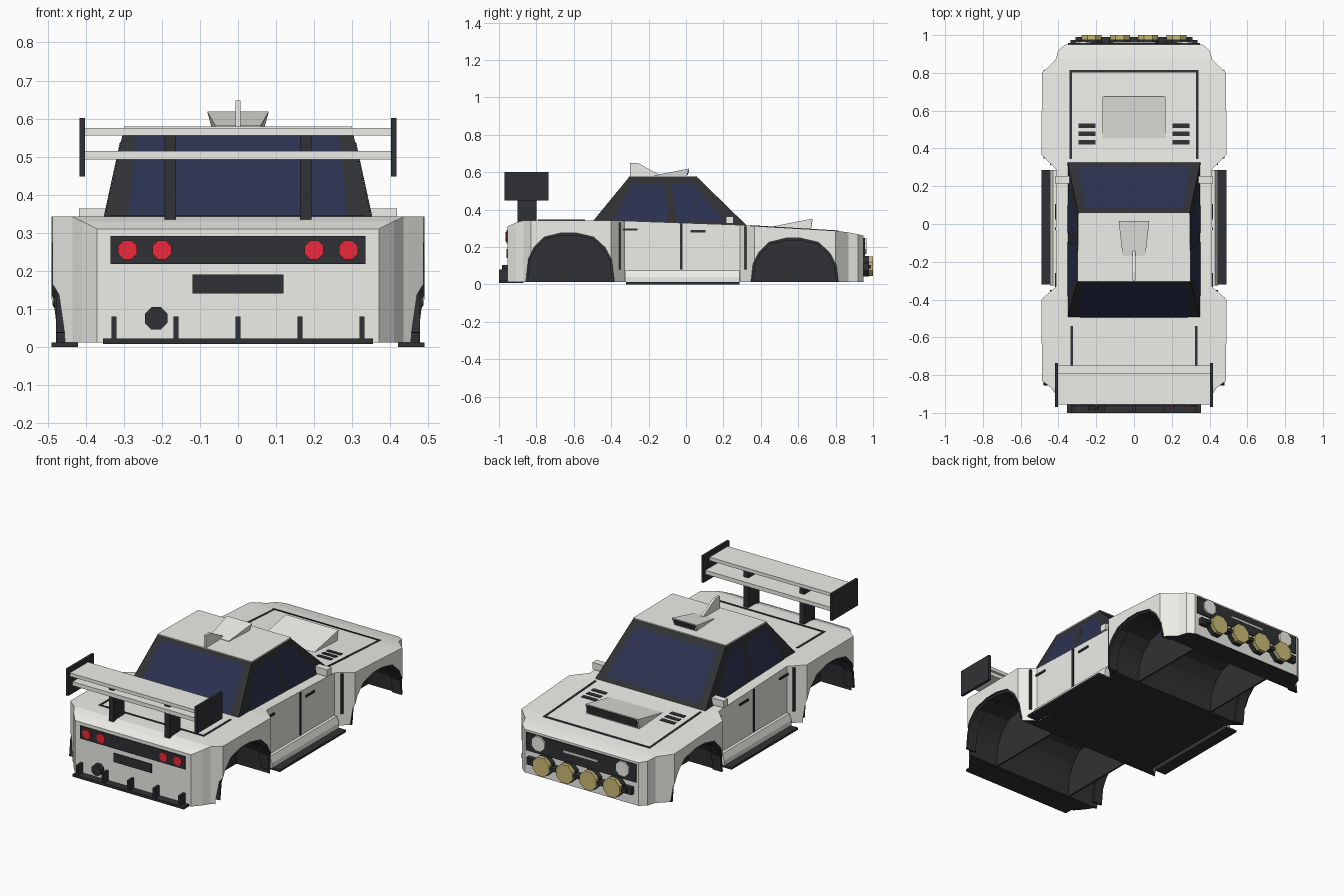
import bpy, bmesh, math
from mathutils import Vector

if "Cube" in bpy.data.objects:
    bpy.data.objects.remove(bpy.data.objects["Cube"])


def material(name, rgb):
    m = bpy.data.materials.new(name)
    m.diffuse_color = (*rgb, 1)
    m.use_nodes = True
    m.node_tree.nodes["Principled BSDF"].inputs["Base Color"].default_value = m.diffuse_color
    return m


PAINT = material("paint", (0.85, 0.85, 0.81))
DARK = material("dark_trim", (0.03, 0.031, 0.035))
GLASS = material("glass", (0.025, 0.032, 0.08))
RED = material("red_lens", (0.85, 0.02, 0.04))
YELLOW = material("yellow_lens", (0.6, 0.5, 0.18))


def mesh_object(name, verts, faces, mat):
    me = bpy.data.meshes.new(name)
    bm = bmesh.new()
    vs = [bm.verts.new(v) for v in verts]
    for f in faces:
        bm.faces.new([vs[i] for i in f])
    if len(faces) > 1:
        bmesh.ops.recalc_face_normals(bm, faces=bm.faces[:])
    bm.to_mesh(me)
    bm.free()
    ob = bpy.data.objects.new(name, me)
    bpy.context.collection.objects.link(ob)
    me.materials.append(mat)
    return ob


def loft(name, rings, mat):
    n = len(rings[0])
    faces = [list(range(n)), [(len(rings) - 1) * n + i for i in range(n)]]
    for r in range(len(rings) - 1):
        for i in range(n):
            j = (i + 1) % n
            faces.append([r * n + i, r * n + j, (r + 1) * n + j, (r + 1) * n + i])
    return mesh_object(name, [v for ring in rings for v in ring], faces, mat)


def prism(name, yz, x0, x1, mat=PAINT):
    return loft(name, [[(x, y, z) for y, z in yz] for x in (x0, x1)], mat)


def box(name, x0, x1, y0, y1, z0, z1, mat=PAINT):
    return prism(name, [(y0, z0), (y1, z0), (y1, z1), (y0, z1)], x0, x1, mat)


def disc(name, x, z, r, y0, y1, mat, n=8):
    a = [2 * math.pi * (i + 0.5) / n for i in range(n)]
    return loft(name, [[(x + r * math.cos(t), y, z + r * math.sin(t)) for t in a] for y in (y0, y1)], mat)


# Body: stations of (y, half width, top height)
stations = [(-0.955, 0.37, 0.31), (-0.91, 0.41, 0.33), (-0.87, 0.435, 0.342), (-0.83, 0.487, 0.343),
            (-0.40, 0.49, 0.343), (-0.33, 0.412, 0.34), (0.29, 0.412, 0.318), (0.366, 0.49, 0.312),
            (0.80, 0.487, 0.287), (0.87, 0.415, 0.278), (0.92, 0.40, 0.268), (0.95, 0.362, 0.26)]


def at(y, k):
    for a, b in zip(stations, stations[1:]):
        if a[0] <= y <= b[0]:
            return a[k] + (b[k] - a[k]) * (y - a[0]) / (b[0] - a[0])


body = loft("body_shell", [[(-w, y, 0.012), (w, y, 0.012), (w, y, t), (-w, y, t)] for y, w, t in stations], PAINT)
body.data.materials.append(DARK)
for p in body.data.polygons:
    p.material_index = 1 if p.normal.z < -0.9 else 0

# Wheel arches cut through the body, with inner liners and arch trims
arch = [(-0.238, -0.05), (-0.236, 0.02), (-0.225, 0.12), (-0.195, 0.18), (-0.14, 0.235), (-0.05, 0.257),
        (0.03, 0.257), (0.125, 0.235), (0.185, 0.18), (0.222, 0.11), (0.232, 0.02), (0.232, -0.05)]
for pos, cy, dz in (("rear", -0.618, 0.018), ("front", 0.583, -0.01)):
    prof = [(cy + y, z + dz) for y, z in arch]
    cutter = prism(pos + "_arch_cutter", prof, -0.6, 0.6, PAINT)
    cutter.data.materials.append(DARK)
    for p in cutter.data.polygons:
        p.material_index = 1
    mod = body.modifiers.new("arch", 'BOOLEAN')
    mod.operation, mod.object, mod.solver = 'DIFFERENCE', cutter, 'EXACT'
    bpy.context.view_layer.objects.active = body
    bpy.ops.object.modifier_apply(modifier=mod.name)
    bpy.data.objects.remove(cutter)
    outer = [(y, max(z, 0.012)) for y, z in prof]
    inner = [(cy + (y - cy) * 0.95, 0.012 + (z - 0.012) * 0.95) for y, z in outer]
    for s in (-1, 1):
        prism(pos + "_wheel_liner", outer, s * 0.25, s * 0.26, DARK)
        for i in range(len(outer) - 1):
            if (outer[i + 1][0] - outer[i][0]) ** 2 + (outer[i + 1][1] - outer[i][1]) ** 2 > 1e-3:
                prism(pos + "_arch_trim", [outer[i], outer[i + 1], inner[i + 1], inner[i]],
                      s * 0.42, s * 0.478, DARK)

# Cabin: dark frame with glass panels and painted roof
lo = [Vector(v) for v in ((-0.352, -0.5, 0.335), (0.352, -0.5, 0.335), (0.352, 0.33, 0.31), (-0.352, 0.33, 0.31))]
hi = [Vector(v) for v in ((-0.30, -0.305, 0.573), (0.30, -0.305, 0.573), (0.295, 0.06, 0.573), (-0.295, 0.06, 0.573))]
loft("cabin_frame", [lo, hi], DARK)
loft("roof", [hi, [v + Vector((0, 0, 0.006)) for v in hi]], PAINT)


def window(name, side, uv):
    a, b, c, d = lo[side], lo[(side + 1) % 4], hi[(side + 1) % 4], hi[side]
    n = (b - a).cross(d - a).normalized() * 0.003
    pts = [a.lerp(b, u).lerp(d.lerp(c, u), v) + n for u, v in uv]
    mesh_object(name, pts, [(0, 1, 2, 3)], GLASS)


window("rear_window", 0, [(0.09, 0.04), (0.91, 0.04), (0.94, 0.93), (0.06, 0.93)])
window("windscreen", 2, [(0.07, 0.1), (0.93, 0.1), (0.93, 0.9), (0.07, 0.9)])
rear_uv = [(0.13, 0.04), (0.49, 0.04), (0.51, 0.86), (0.10, 0.86)]
front_uv = [(0.55, 0.04), (0.87, 0.1), (0.87, 0.86), (0.59, 0.86)]
for nm, uv in (("rear_side_window", rear_uv), ("front_side_window", front_uv)):
    window(nm, 1, uv)
    window(nm, 3, [(1 - u, v) for u, v in reversed(uv)])

# Roof scoop and fin
loft("roof_scoop", [[(-0.06, -0.17, 0.578), (0.06, -0.17, 0.578), (0.06, -0.17, 0.582), (-0.06, -0.17, 0.582)],
                    [(-0.07, 0.005, 0.578), (0.07, 0.005, 0.578), (0.081, 0.015, 0.619), (-0.081, 0.015, 0.619)]], PAINT)
loft("roof_scoop_mouth", [[(-0.062, y, 0.584), (0.062, y, 0.584), (0.07, y + 0.007, 0.612), (-0.07, y + 0.007, 0.612)]
                          for y in (0.0, 0.01)], DARK)
prism("roof_fin", [(-0.30, 0.577), (-0.30, 0.648), (-0.255, 0.648), (-0.13, 0.58)], -0.007, 0.007)

# Bonnet scoop
prism("bonnet_scoop", [(0.455, 0.30), (0.455, 0.308), (0.675, 0.352), (0.665, 0.29)], -0.168, 0.168)
prism("bonnet_scoop_mouth", [(0.66, 0.300), (0.669, 0.300), (0.677, 0.347), (0.665, 0.347)], -0.16, 0.16, DARK)


# Dark strips following the top surface: panel gaps and vents
def top_strip(name, x0, x1, y0, y1):
    za, zb = at(y0, 2), at(y1, 2)
    prism(name, [(y0, za - 0.006), (y1, zb - 0.006), (y1, zb + 0.003), (y0, za + 0.003)], x0, x1, DARK)


top_strip("bonnet_front_gap", -0.341, 0.341, 0.803, 0.815)
top_strip("boot_rear_gap", -0.336, 0.336, -0.79, -0.778)
for s in (-1, 1):
    top_strip("bonnet_side_gap", s * 0.329, s * 0.341, 0.345, 0.81)
    top_strip("boot_side_gap", s * 0.324, s * 0.336, -0.78, -0.54)
    for y in (0.42, 0.465, 0.508):
        top_strip("bonnet_vent", s * 0.205, s * 0.295, y, y + 0.024)

    # Doors, sills, skirts and mirrors
    for y, zt in ((-0.355, 0.33), (-0.025, 0.325), (0.318, 0.31)):
        w = at(y, 1)
        box("door_gap", s * (w - 0.03), s * (w + 0.005), y - 0.006, y + 0.006, 0.08, zt, DARK)
    for y, z in ((-0.34, 0.288), (0.025, 0.278)):
        box("door_handle", s * 0.40, s * 0.418, y, y + 0.08, z, z + 0.012, DARK)
    loft("sill", [[(s * 0.40, y, 0.012), (s * 0.445, y, 0.012), (s * 0.445, y, 0.04),
                   (s * 0.43, y, 0.075), (s * 0.40, y, 0.075)] for y in (-0.325, 0.285)], PAINT)
    box("side_skirt", s * 0.42, s * 0.49, -0.32, 0.285, 0.0, 0.012, DARK)
    box("door_mirror", s * 0.34, s * 0.418, 0.215, 0.255, 0.325, 0.364)

    # Wing supports and end plates
    box("wing_strut", s * 0.163, s * 0.193, -0.90, -0.80, 0.335, 0.56, DARK)
    box("wing_end_plate", s * 0.402, s * 0.417, -0.97, -0.735, 0.448, 0.602, DARK)

    # Tail lights, headlights and spot lamps
    for x in (0.20, 0.29):
        disc("tail_light", s * x, 0.255, 0.027, -0.966, -0.955, RED)
    disc("headlight", s * 0.268, 0.205, 0.045, 0.945, 0.966, PAINT)
    for x in (0.075, 0.225):
        disc("spot_lamp_housing", s * x, 0.097, 0.059, 0.945, 0.978, DARK)
        disc("spot_lamp_lens", s * x, 0.097, 0.057, 0.975, 1.0, YELLOW)
    box("lamp_bracket", s * 0.285, s * 0.335, 0.945, 0.975, 0.075, 0.115, DARK)

# Wing blades
box("wing_upper_blade", -0.403, 0.403, -0.955, -0.79, 0.555, 0.575)
box("wing_lower_blade", -0.403, 0.403, -0.93, -0.75, 0.492, 0.515)

# Rear panel, plate, exhaust and diffuser
box("tail_panel", -0.335, 0.335, -0.961, -0.94, 0.218, 0.291, DARK)
box("rear_plate", -0.12, 0.12, -0.961, -0.94, 0.14, 0.19, DARK)
disc("exhaust", -0.215, 0.075, 0.032, -0.985, -0.94, DARK)
box("diffuser", -0.355, 0.355, -1.0, -0.87, 0.008, 0.022, DARK)
for i in range(-2, 3):
    box("diffuser_fin", i * 0.163 - 0.007, i * 0.163 + 0.007, -1.0, -0.95, 0.015, 0.08, DARK)

# Nose grille and lamp bar
box("grille", -0.35, 0.35, 0.94, 0.957, 0.145, 0.248, DARK)
box("grille_strip", -0.11, 0.11, 0.95, 0.963, 0.198, 0.21)
box("lamp_bar", -0.31, 0.31, 0.94, 0.99, 0.085, 0.105, DARK)
